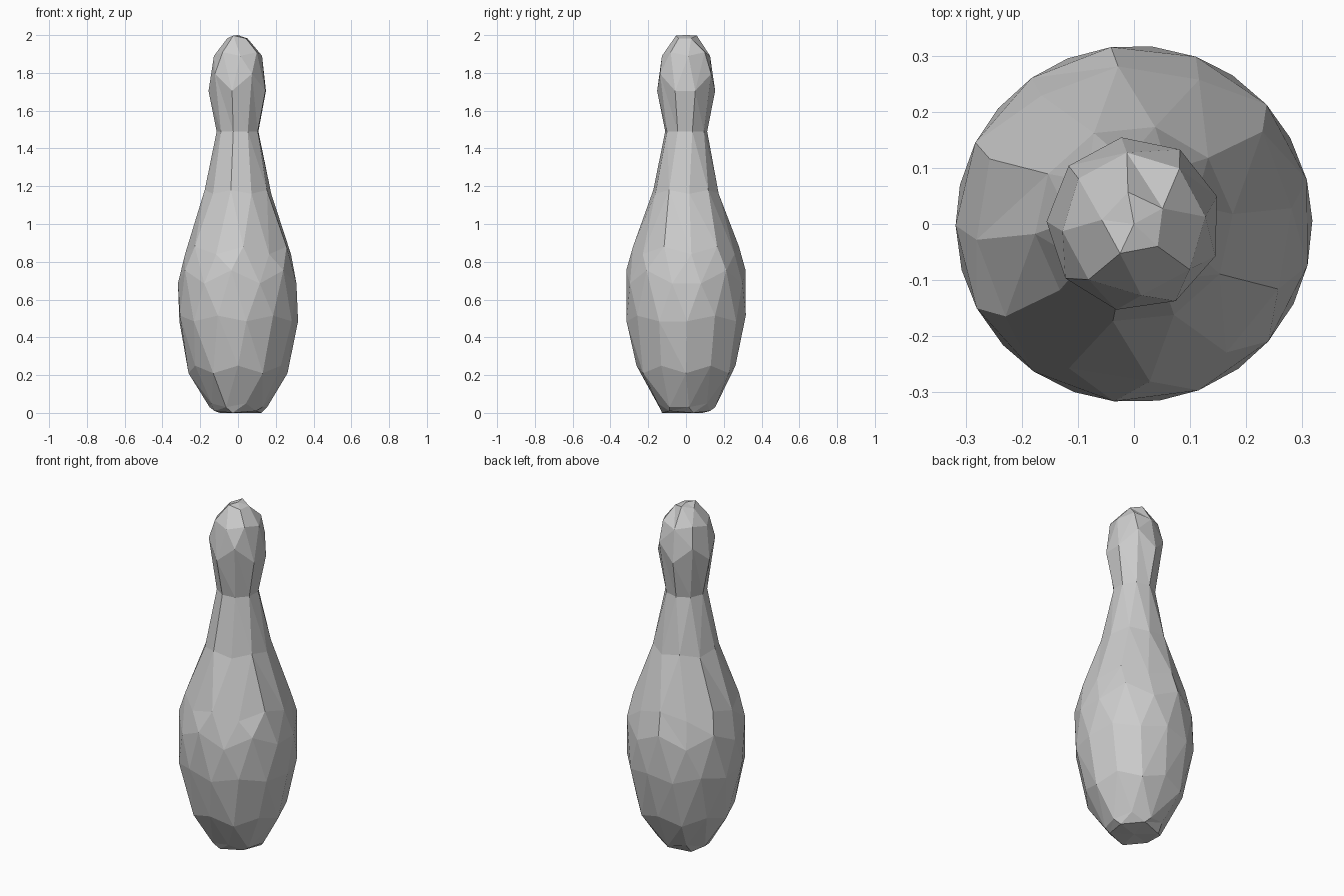
import bpy, bmesh
from math import sin, cos, pi, tau

cube = bpy.data.objects.get("Cube")
if cube:
    bpy.data.objects.remove(cube, do_unlink=True)

grey = bpy.data.materials.new("plain_grey")
grey.use_nodes = True
colour = (0.6, 0.6, 0.6, 1)
grey.diffuse_color = colour
grey.node_tree.nodes["Principled BSDF"].inputs["Base Color"].default_value = colour

# Profile rings: height, radius, sides, turn in radians, stagger in height
RINGS = [
    (0.005, 0.13, 6, 0.3, 0.005),
    (0.04, 0.155, 9, 0.1, 0.01),
    (0.23, 0.262, 12, 0.0, 0.02),
    (0.50, 0.318, 13, 0.02, 0.015),
    (0.72, 0.318, 13, 0.25, 0.035),
    (0.86, 0.282, 12, 0.1, 0.02),
    (1.17, 0.177, 10, 0.1, 0.01),
    (1.49, 0.113, 9, 0.3, 0.0),
    (1.75, 0.156, 9, 0.32, 0.045),
    (1.90, 0.128, 8, 0.1, 0.01),
    (1.99, 0.058, 5, 0.5, 0.008),
]


def add_ring(bm, z, radius, sides, turn, stagger):
    """A ring of (angle, vertex) pairs with alternating heights."""
    ring = []
    for i in range(sides):
        a = turn + tau * i / sides
        lift = stagger * (1 if i % 2 else -1)
        ring.append((a, bm.verts.new((radius * cos(a), radius * sin(a), z + lift))))
    return ring


def join_rings(bm, low, high):
    """Fill the band between two rings of any side counts with triangles."""
    def at(ring, k):
        turns, i = divmod(k, len(ring))
        return ring[i][0] + tau * turns, ring[i][1]
    i = j = 0
    while i < len(low) or j < len(high):
        a, b = at(low, i)[1], at(high, j)[1]
        step_low = j == len(high) or (
            i < len(low) and at(low, i + 1)[0] <= at(high, j + 1)[0])
        if step_low:
            i += 1
            bm.faces.new((a, at(low, i)[1], b))
        else:
            j += 1
            bm.faces.new((a, at(high, j)[1], b))


# Pin body, neck and head as one faceted skin
bm = bmesh.new()
rings = [add_ring(bm, *r) for r in RINGS]
for low, high in zip(rings, rings[1:]):
    join_rings(bm, low, high)

# Closed base and crown
for ring, z in ((rings[0], 0.0), (rings[-1], 2.0)):
    hub = bm.verts.new((0, 0, z))
    for k in range(len(ring)):
        bm.faces.new((hub, ring[k][1], ring[(k + 1) % len(ring)][1]))

# Merge nearly flat neighbours into broad facets
bmesh.ops.recalc_face_normals(bm, faces=bm.faces)
bmesh.ops.dissolve_limit(bm, angle_limit=pi / 60, verts=bm.verts, edges=bm.edges)

mesh = bpy.data.meshes.new("pin")
bm.to_mesh(mesh)
bm.free()
mesh.materials.append(grey)
pin = bpy.data.objects.new("pin", mesh)
bpy.context.collection.objects.link(pin)
